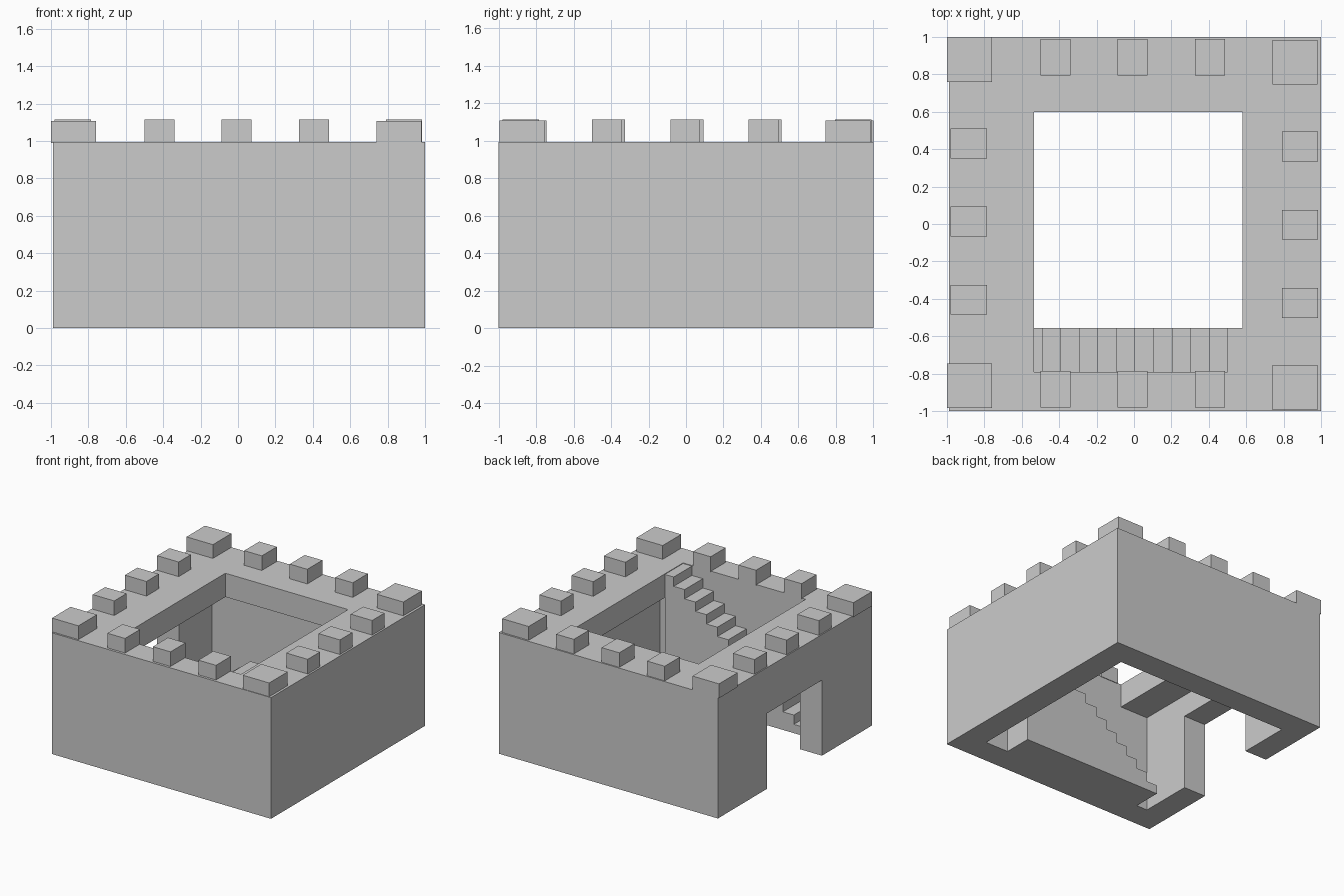
import bpy, bmesh
from mathutils import Vector

if "Cube" in bpy.data.objects:
    bpy.data.objects.remove(bpy.data.objects["Cube"])


def prism(name, profile, offset):
    """Closed solid made by sweeping a flat outline along an offset."""
    bm = bmesh.new()
    face = bm.faces.new([bm.verts.new(p) for p in profile])
    geo = bmesh.ops.extrude_face_region(bm, geom=[face])["geom"]
    verts = [g for g in geo if isinstance(g, bmesh.types.BMVert)]
    bmesh.ops.translate(bm, verts=verts, vec=Vector(offset))
    bmesh.ops.recalc_face_normals(bm, faces=bm.faces)
    mesh = bpy.data.meshes.new(name)
    bm.to_mesh(mesh)
    bm.free()
    obj = bpy.data.objects.new(name, mesh)
    bpy.context.collection.objects.link(obj)
    return obj


def box(name, x0, x1, y0, y1, z0, z1):
    return prism(name, [(x0, y0, z0), (x1, y0, z0), (x1, y1, z0), (x0, y1, z0)],
                 (0, 0, z1 - z0))


LEFT, RIGHT, SIDE = -0.99, 1.0, 1.0   # outer faces
IN = 0.79                             # inner wall faces
TOP, WALK = 0.995, 0.80               # wall top, walkway underside

# Front, right and back walls as one U-shaped outline
prism("curtain_walls", [(x, y, 0) for x, y in [
    (LEFT, -SIDE), (RIGHT, -SIDE), (RIGHT, SIDE), (LEFT, SIDE),
    (LEFT, IN), (IN, IN), (IN, -IN), (LEFT, -IN)]], (0, 0, TOP))

# Left wall with the gateway cut into its outline
prism("gate_wall", [(LEFT, y, z) for y, z in [
    (-IN, 0), (-0.35, 0), (-0.35, 0.62), (0.365, 0.62),
    (0.365, 0), (IN, 0), (IN, TOP), (-IN, TOP)]], (-IN - LEFT, 0, 0))

# Overhanging walkway on three sides
prism("walkway", [(x, y, WALK) for x, y in [
    (-IN, -IN), (-0.535, -IN), (-0.535, 0.6), (0.58, 0.6),
    (0.58, -IN), (IN, -IN), (IN, IN), (-IN, IN)]], (0, 0, TOP - WALK))

# Solid staircase along the front wall, rising to the right
STEPS, RUN, RISE = 13, 0.0992, 0.0765
stairs = [(0.58, 0)]
x_right = 0.58
for i in range(STEPS):
    x_left = 0.5 - RUN * i
    z = 0.99 - RISE * i
    stairs += [(x_right, z), (x_left, z)]
    x_right = x_left
stairs.append((x_right, 0))
prism("staircase", [(x, -IN, z) for x, z in stairs], (0, 0.235, 0))

# Corner blocks
for name, x, y in [("back_left", -1.0, 0.76), ("back_right", 0.74, 0.745),
                   ("front_left", -1.0, -0.985), ("front_right", 0.74, -0.995)]:
    box("corner_block_" + name, x, x + 0.24, y, y + 0.24, 0.99, 1.108)

# Three merlons along each wall
for i in range(3):
    a = -0.5 + 0.413 * i
    b = -0.485 + 0.418 * i
    box("merlon_front", a, a + 0.16, -0.98, -0.785, 0.99, 1.115)
    box("merlon_back", a, a + 0.16, 0.795, 0.99, 0.99, 1.115)
    box("merlon_left", -0.98, -0.785, b, b + 0.16, 0.99, 1.115)
    box("merlon_right", 0.79, 0.985, b - 0.017, b + 0.143, 0.99, 1.115)
